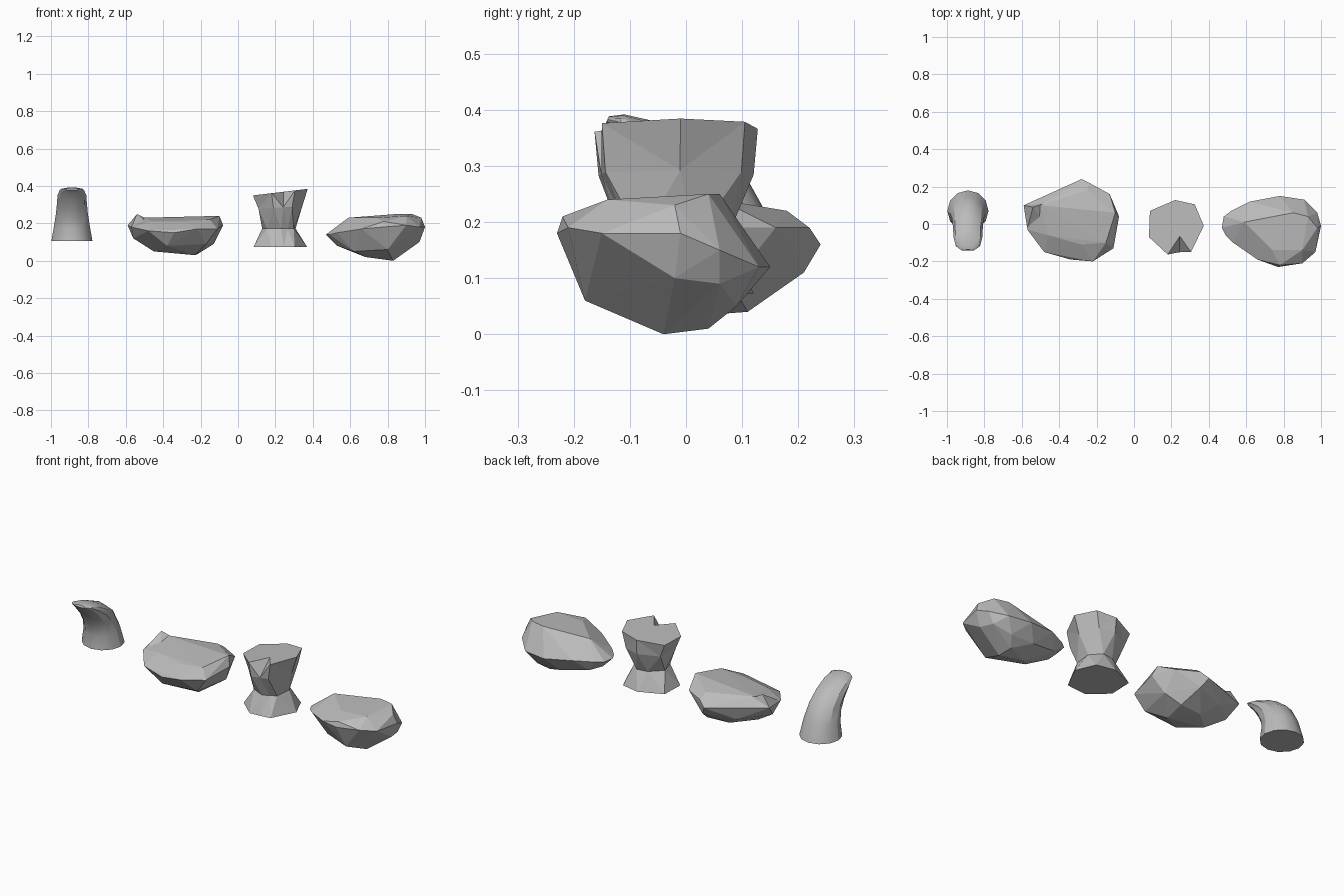
import bpy
import bmesh
import math
from mathutils import Vector, Matrix

default_cube = bpy.data.objects.get("Cube")
if default_cube:
    bpy.data.objects.remove(default_cube, do_unlink=True)

# Single stone colour
stone = bpy.data.materials.new("grey stone")
stone.use_nodes = True
stone.diffuse_color = (0.5, 0.5, 0.5, 1)
shader = next(n for n in stone.node_tree.nodes if n.type == "BSDF_PRINCIPLED")
shader.inputs["Base Color"].default_value = stone.diffuse_color
shader.inputs["Roughness"].default_value = 0.9


def finish(name, bm):
    """Turn a bmesh into a stone coloured object."""
    bmesh.ops.recalc_face_normals(bm, faces=bm.faces)
    mesh = bpy.data.meshes.new(name)
    bm.to_mesh(mesh)
    bm.free()
    mesh.materials.append(stone)
    obj = bpy.data.objects.new(name, mesh)
    bpy.context.collection.objects.link(obj)
    return obj


def boulder(name, *layers):
    """Wrap a faceted hull around layers of points given in hundredths."""
    bm = bmesh.new()
    for layer in layers:
        for point in layer:
            bm.verts.new(Vector(point) / 100)
    hull = bmesh.ops.convex_hull(bm, input=bm.verts)
    loose = [v for v in hull["geom_interior"] if isinstance(v, bmesh.types.BMVert)]
    bmesh.ops.delete(bm, geom=loose, context="VERTS")
    return finish(name, bm)


def loft(name, rings, triangulate=False):
    """Skin a stack of equal rings and cap both ends."""
    bm = bmesh.new()
    loops = [[bm.verts.new(p) for p in ring] for ring in rings]
    count = len(loops[0])
    for low, high in zip(loops, loops[1:]):
        for i in range(count):
            j = (i + 1) % count
            bm.faces.new((low[i], low[j], high[j], high[i]))
    base = bm.faces.new(loops[0][::-1])
    cap = bm.faces.new(loops[-1])
    if triangulate:
        sides = [f for f in bm.faces if f not in (base, cap)]
        bmesh.ops.triangulate(bm, faces=sides, quad_method="SHORT_EDGE")
    return finish(name, bm)


# Broad boulder: girdle, top rim, underside
boulder(
    "broad_boulder",
    [(-59, 10, 19), (-28, 24, 16), (-24, 22, 19), (-13, 16, 19), (-8, 4, 19),
     (-11, -13, 17), (-22, -20, 17), (-34, -19, 15), (-48, -15, 16), (-57, -3, 18)],
    [(-50, 10, 23), (-25, 18, 22), (-10, 6, 24), (-15, -10, 22), (-28, -11, 21),
     (-46, -6, 21)],
    [(-56, 3, 12), (-45, 0, 5), (-23, -2, 3), (-34, 10, 4), (-21, 11, 4), (-13, 8, 9),
     (-25, 21, 11), (-42, 15, 10), (-17, -12, 9), (-38, -13, 8)],
)

# Raised chip on the edge of the broad boulder
boulder(
    "broad_boulder_chip",
    [(-59, 10, 19), (-57, -2, 18), (-48, 11, 22), (-50, 3, 21), (-54, 9, 25), (-48, 8, 19)],
)

# Long boulder: girdle, top rim, underside
boulder(
    "long_boulder",
    [(47, -2, 14), (48, 4, 14), (52, 7, 14), (62, 12, 14), (78, 15, 12), (91, 13, 12),
     (98, 6, 15), (100, -1, 18), (97, -15, 18), (90, -21, 19), (77, -23, 18),
     (66, -19, 17), (53, -10, 15), (49, -6, 14)],
    [(59, 1, 23), (85, 6, 25), (93, 4, 25), (98, -2, 23), (90, -14, 24), (74, -14, 23),
     (78, -22, 21)],
    [(53, -2, 8), (68, -3, 2), (83, -4, 0), (82, 4, 1), (86, 9, 5), (72, 9, 5),
     (97, -2, 10), (95, 6, 9), (80, -18, 6), (62, -9, 5), (56, 6, 8)],
)

# Waisted rock: eight sided rings, with a notch at the front of the top
crown = [(0.085, 0.07), (0.08, -0.07), (0.18, -0.163), (0.245, -0.065),
         (0.305, -0.15), (0.373, -0.01), (0.325, 0.105), (0.22, 0.128)]
centre = Vector((0.228, -0.02))


def rough_ring(z, sx, sy, turn=0.0, tilt=0.0, notch=False):
    ring = []
    for i, corner in enumerate(crown):
        p = Vector(corner)
        if i == 3 and not notch:
            p.y = -0.158
        p = Matrix.Rotation(turn, 2) @ (p - centre)
        ring.append((centre.x + p.x * sx, centre.y + p.y * sy, z + tilt * p.x))
    return ring


loft("waisted_rock", [
    rough_ring(0.073, 0.98, 0.95),
    rough_ring(0.172, 0.6, 0.62, turn=math.radians(20)),
    rough_ring(0.285, 0.8, 0.95, tilt=0.05),
    rough_ring(0.367, 1, 1, tilt=0.12, notch=True),
], triangulate=True)

# Bent horn: an ellipse swept forward along a curling path
path = [  # y, z, half width, half depth, lean in degrees
    (0.07, 0.105, 0.11, 0.11, 0),
    (0.058, 0.19, 0.095, 0.092, 10),
    (0.03, 0.255, 0.085, 0.08, 25),
    (-0.015, 0.307, 0.08, 0.06, 40),
    (-0.07, 0.35, 0.077, 0.036, 50),
    (-0.118, 0.378, 0.065, 0.016, 60),
    (-0.14, 0.383, 0.035, 0.006, 65),
]
sides = 12
horn_rings = []
for y, z, width, depth, lean in path:
    spin = Matrix.Rotation(math.radians(lean), 3, "X")
    origin = Vector((-0.888, y, z))
    angles = [math.tau * i / sides for i in range(sides)]
    horn_rings.append([origin + spin @ Vector((width * math.cos(a), depth * math.sin(a), 0))
                       for a in angles])
horn = loft("bent_horn", horn_rings)

# Soft shading on the horn only
bpy.ops.object.select_all(action="DESELECT")
horn.select_set(True)
bpy.context.view_layer.objects.active = horn
bpy.ops.object.shade_smooth_by_angle(angle=math.radians(30))
